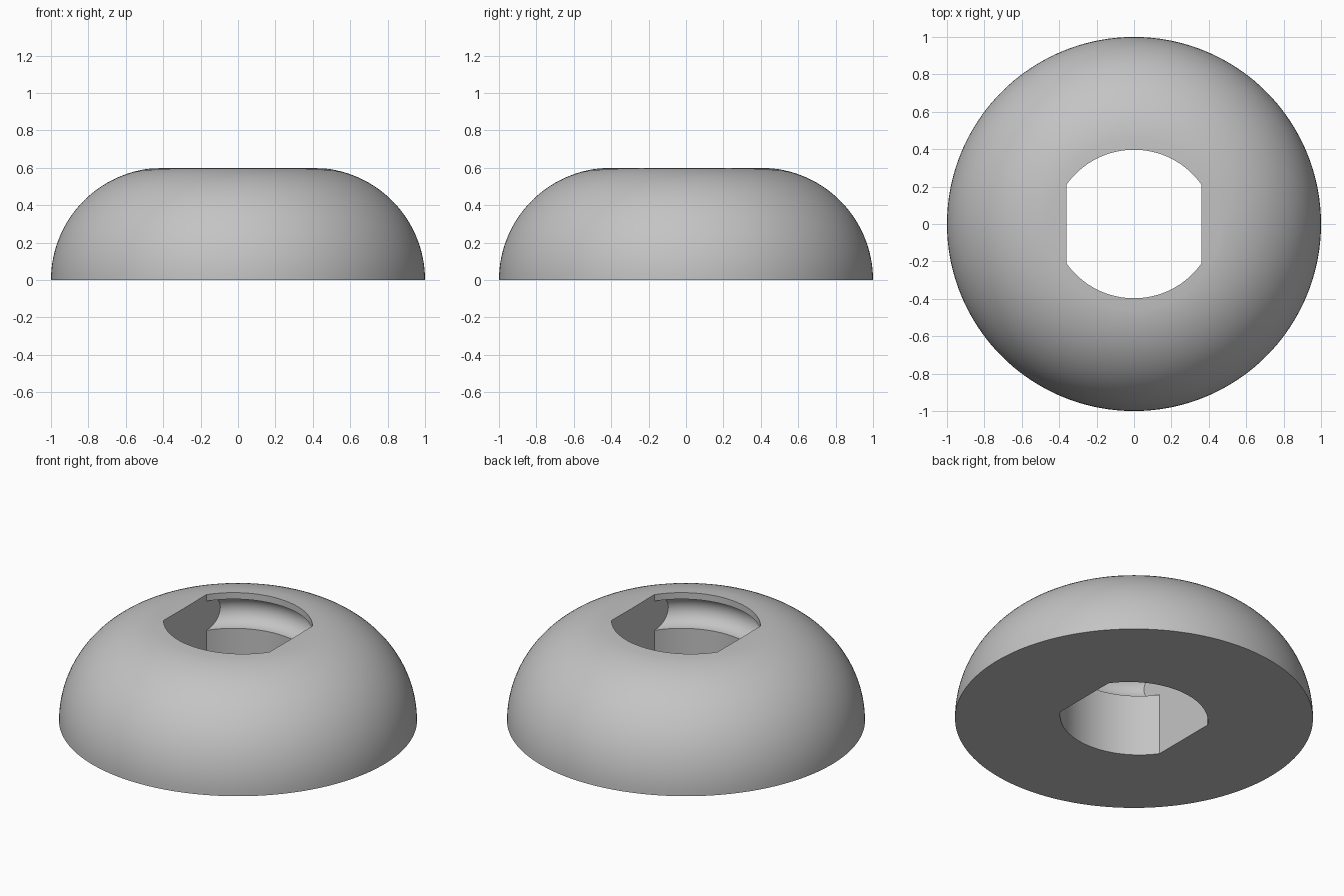
import bpy
import bmesh
from math import sin, cos, tan, pi, radians, sqrt, hypot

if "Cube" in bpy.data.objects:
    bpy.data.objects.remove(bpy.data.objects["Cube"])

SEGMENTS = 180          # divides so that the hole corners at 30 degrees get a vertex
FLAT_X = 0.362          # half distance between the two flats of the hole
ARC_R, ARC_C = 0.442, 0.045   # radius and centre offset of the curved hole walls
DOME_R, DOME_C = 0.6, 0.4     # quarter-round section of the body


def hole_point(i, depth):
    """Point of the hole outline, with the curved walls pushed out by depth."""
    a = 2 * pi * i / SEGMENTS
    c, s = cos(a), sin(a)
    corner_y = sqrt((ARC_R + depth) ** 2 - FLAT_X ** 2) - ARC_C
    if abs(s) <= 0.5 + 1e-6:
        x = FLAT_X if c > 0 else -FLAT_X
        return x, x * tan(a) * corner_y / (FLAT_X * tan(pi / 6))
    r = sqrt((ARC_R) ** 2 - (ARC_C * c) ** 2) - ARC_C * abs(s)
    x = max(-FLAT_X, min(FLAT_X, r * c))
    y = sqrt((ARC_R + depth) ** 2 - x * x) - ARC_C
    return x, y if s > 0 else -y


def circle_ring(r, z):
    return [(r * cos(2 * pi * i / SEGMENTS), r * sin(2 * pi * i / SEGMENTS), z)
            for i in range(SEGMENTS)]


def hole_ring(z, depth=0.0):
    return [(*hole_point(i, depth), z) for i in range(SEGMENTS)]


# Rounded outside, from the base up to the rim of the hole
rings = []
for k in range(29):
    a = radians(3 * k)
    rings.append(circle_ring(DOME_C + DOME_R * cos(a), DOME_R * sin(a)))
rim = [hole_point(i, 0) for i in range(SEGMENTS)]
rings.append([(x, y, sqrt(DOME_R ** 2 - (hypot(x, y) - DOME_C) ** 2)) for x, y in rim])

# Hole wall with a round groove in its curved sides
for k in range(17):
    t = pi * k / 16
    rings.append(hole_ring(0.47 + 0.09 * cos(t), 0.09 * sin(t)))
rings.append(hole_ring(0.0))

# Bridge the rings into one closed body
bm = bmesh.new()
loops = [[bm.verts.new(p) for p in ring] for ring in rings]
for k, lower in enumerate(loops):
    upper = loops[(k + 1) % len(loops)]
    for i in range(SEGMENTS):
        j = (i + 1) % SEGMENTS
        bm.faces.new((lower[i], lower[j], upper[j], upper[i]))
bmesh.ops.recalc_face_normals(bm, faces=bm.faces)
mesh = bpy.data.meshes.new("rounded_collar")
bm.to_mesh(mesh)
bm.free()

collar = bpy.data.objects.new("rounded_collar", mesh)
bpy.context.collection.objects.link(collar)

# Plain grey finish
grey = bpy.data.materials.new("light_grey")
grey.use_nodes = True
colour = (0.55, 0.55, 0.55, 1.0)
grey.diffuse_color = colour
grey.node_tree.nodes["Principled BSDF"].inputs["Base Color"].default_value = colour
mesh.materials.append(grey)

bpy.ops.object.select_all(action='DESELECT')
collar.select_set(True)
bpy.context.view_layer.objects.active = collar
bpy.ops.object.shade_smooth_by_angle(angle=radians(30))
